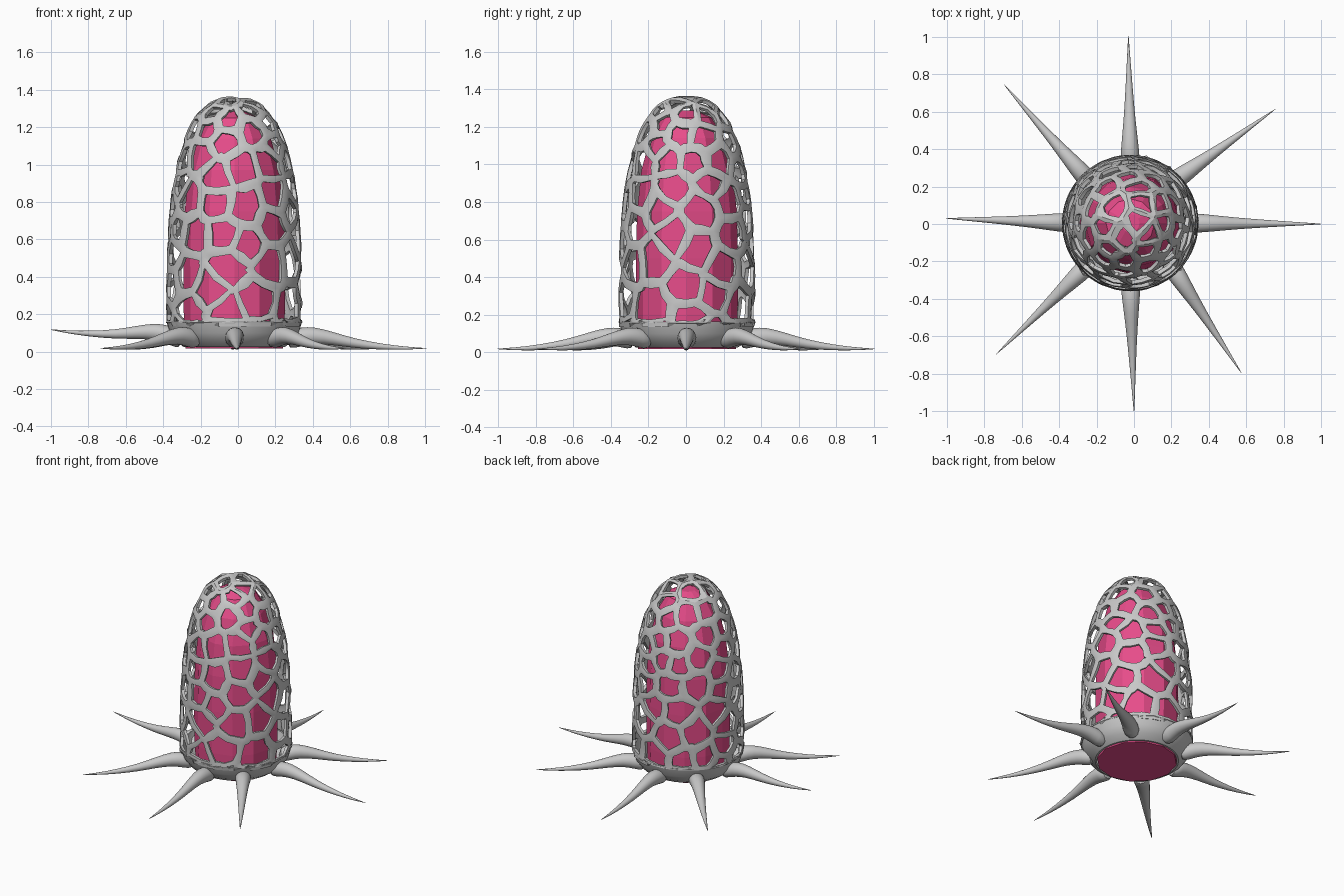
import bpy, bmesh, math, random
from mathutils import Vector

random.seed(11)
if "Cube" in bpy.data.objects:
    bpy.data.objects.remove(bpy.data.objects["Cube"])

CX, CY = -0.02, 0.005          # axis of the body
RIM_Z, HEIGHT, RADIUS = 0.155, 1.21, 0.365


def material(name, color):
    mat = bpy.data.materials.new(name)
    mat.use_nodes = True
    mat.diffuse_color = color
    bsdf = next(n for n in mat.node_tree.nodes if n.type == 'BSDF_PRINCIPLED')
    bsdf.inputs["Base Color"].default_value = color
    return mat


GREY = material("light grey", (0.58, 0.58, 0.58, 1))
PINK = material("hot pink", (0.83, 0.075, 0.265, 1))


def smooth_shade(obj, degrees):
    bpy.ops.object.select_all(action='DESELECT')
    obj.select_set(True)
    bpy.context.view_layer.objects.active = obj
    bpy.ops.object.shade_smooth_by_angle(angle=math.radians(degrees))


def finish(name, bm, mat):
    mesh = bpy.data.meshes.new(name)
    bm.to_mesh(mesh)
    bm.free()
    mesh.materials.append(mat)
    obj = bpy.data.objects.new(name, mesh)
    bpy.context.collection.objects.link(obj)
    return obj


def loft(rings, closed=False):
    """Bridge equal-sized rings of points, capping or joining the ends."""
    bm = bmesh.new()
    loops = [[bm.verts.new(p) for p in ring] for ring in rings]
    n = len(loops[0])
    pairs = list(zip(loops, loops[1:]))
    if closed:
        pairs.append((loops[-1], loops[0]))
    else:
        bm.faces.new(loops[0])
        bm.faces.new(loops[-1])
    for a, b in pairs:
        for i in range(n):
            j = (i + 1) % n
            bm.faces.new((a[i], a[j], b[j], b[i]))
    bmesh.ops.recalc_face_normals(bm, faces=bm.faces[:])
    return bm


def circle(r, z, n):
    return [(CX + r * math.cos(k * math.tau / n), CY + r * math.sin(k * math.tau / n), z)
            for k in range(n)]


# Faceted inner core
core = [(0.26, 0.018), (0.27, 0.2), (0.272, 0.5), (0.265, 0.75), (0.242, 0.97),
        (0.195, 1.14), (0.13, 1.25), (0.05, 1.285)]
finish("inner_core", loft([circle(r, z, 12) for r, z in core]), PINK)

# Open cup under the cage
cup = [(0.27, 0.025), (0.312, 0.055), (0.345, 0.1), (0.364, 0.165),
       (0.342, 0.165), (0.325, 0.1), (0.295, 0.06), (0.258, 0.025)]
smooth_shade(finish("base_cup", loft([circle(r, z, 48) for r, z in cup], closed=True), GREY), 35)

# Dome profile, running from below the rim to the apex
profile = [(RADIUS, RIM_Z - 0.25 + 0.01 * k) for k in range(25)]
STEPS = 400
for k in range(STEPS):
    a = k / STEPS * math.pi / 2
    profile.append((RADIUS * math.cos(a) ** 0.78, RIM_Z + HEIGHT * math.sin(a) ** (2 / 3)))

# Conformal latitude of each profile point, so cells keep their shape on the sphere
lat, area = [0.0], [0.0]
for (r0, z0), (r1, z1) in zip(profile, profile[1:]):
    ds = math.hypot(r1 - r0, z1 - z0)
    lat.append(lat[-1] + 2 * ds / (r0 + r1))
    area.append(area[-1] + ds * (r0 + r1) / 2)
middle = lat[-1] * 0.45


def on_dome(i, ang):
    r, z = profile[i]
    return Vector((r * math.cos(ang), r * math.sin(ang), z))


def on_sphere(i, ang):
    s = lat[i] - middle
    c = 1 / math.cosh(s)
    return Vector((c * math.cos(ang), c * math.sin(ang), math.tanh(s)))


def sphere_to_dome(v):
    s = math.atanh(max(-0.99999, min(0.99999, v.z))) + middle
    k = 0
    while k < len(lat) - 2 and lat[k + 1] < s:
        k += 1
    f = max(0, min(1, (s - lat[k]) / (lat[k + 1] - lat[k])))
    (r0, z0), (r1, z1) = profile[k], profile[k + 1]
    r, z = r0 + (r1 - r0) * f, z0 + (z1 - z0) * f
    ang = math.atan2(v.y, v.x)
    return Vector((r * math.cos(ang), r * math.sin(ang), max(z, RIM_Z)))


# Loosely scattered cell centres, closer together near the apex
seeds, hull = [], bmesh.new()
for _ in range(1500):
    target = random.random() * area[-1]
    i = next(k for k, a in enumerate(area) if a >= target)
    ang = random.random() * math.tau
    p = on_dome(i, ang)
    gap = random.uniform(0.125, 0.165) - 0.05 * max(0, p.z - 0.5)
    if all((p - q).length > gap for q in seeds):
        seeds.append(p)
        hull.verts.new(on_sphere(i, ang))
bmesh.ops.convex_hull(hull, input=hull.verts[:])
hull.normal_update()

# Cell cage: each cell becomes a ring of strut faces around an uneven hole
cage = bmesh.new()
for v in hull.verts:
    if len(v.link_faces) < 3:
        continue
    n = v.co.normalized()
    e1 = n.orthogonal().normalized()
    e2 = n.cross(e1)
    corners = []
    for f in v.link_faces:
        d = f.normal if f.normal.dot(n) > 0 else -f.normal
        corners.append((math.atan2(d.dot(e2), d.dot(e1)), d.copy()))
    dirs = [d for _, d in sorted(corners, key=lambda c: c[0])]
    outer = []
    for d, after in zip(dirs, dirs[1:] + dirs[:1]):
        outer += [sphere_to_dome(d), sphere_to_dome((d + after).normalized())]
    if max(p.z for p in outer) < RIM_Z + 0.005:
        continue
    centre = sum(outer, Vector()) / len(outer)
    size = sum((p - centre).length for p in outer) / len(outer)
    inner = [centre + (p - centre) * max(0.15, 1 - random.uniform(0.02, 0.038) / size)
             for p in outer]
    a = [cage.verts.new(p) for p in outer]
    b = [cage.verts.new(p) for p in inner]
    for i in range(len(a)):
        j = (i + 1) % len(a)
        cage.faces.new((a[i], a[j], b[j], b[i]))
hull.free()
bmesh.ops.remove_doubles(cage, verts=cage.verts[:], dist=0.003)
bmesh.ops.dissolve_degenerate(cage, edges=cage.edges[:], dist=0.0005)
bmesh.ops.translate(cage, verts=cage.verts[:], vec=(CX, CY, 0))
cage_obj = finish("cell_cage", cage, GREY)
solid = cage_obj.modifiers.new("thickness", 'SOLIDIFY')
solid.thickness = 0.02
solid.offset = -1
bpy.context.view_layer.objects.active = cage_obj
bpy.ops.object.modifier_apply(modifier=solid.name)
smooth_shade(cage_obj, 35)

# Tentacles: share of length, height and radius at each station
stations = [(0, 0.06, 0.052), (0.1, 0.079, 0.054), (0.2, 0.088, 0.047), (0.34, 0.07, 0.036),
            (0.5, 0.043, 0.026), (0.7, 0.025, 0.016), (0.87, 0.018, 0.008), (1.02, 0.018, 0.001)]
tips = [(1, 0), (0.75, 0.61), (-0.03, 1), (-0.69, 0.74),
        (-1, 0.03), (-0.73, -0.69), (0, -1), (0.57, -0.79)]
for k, tip in enumerate(tips):
    ang = k * math.tau / 8
    root = Vector((CX + 0.28 * math.cos(ang), CY + 0.28 * math.sin(ang), 0))
    end = Vector((*tip, 0))
    side = (end - root).normalized().cross(Vector((0, 0, 1)))
    lift = 0.1 if k == 4 else 0
    rings = []
    for t, z, r in stations:
        mid = root + (end - root) * t + Vector((0, 0, z + lift * t))
        rings.append([mid + side * r * math.cos(q * math.tau / 12)
                      + Vector((0, 0, r * math.sin(q * math.tau / 12))) for q in range(12)])
    arm = finish(f"tentacle_{k + 1}", loft(rings), GREY)
    smooth_shade(arm, 60)
    arm.modifiers.new("rounding", 'SUBSURF').levels = 1
